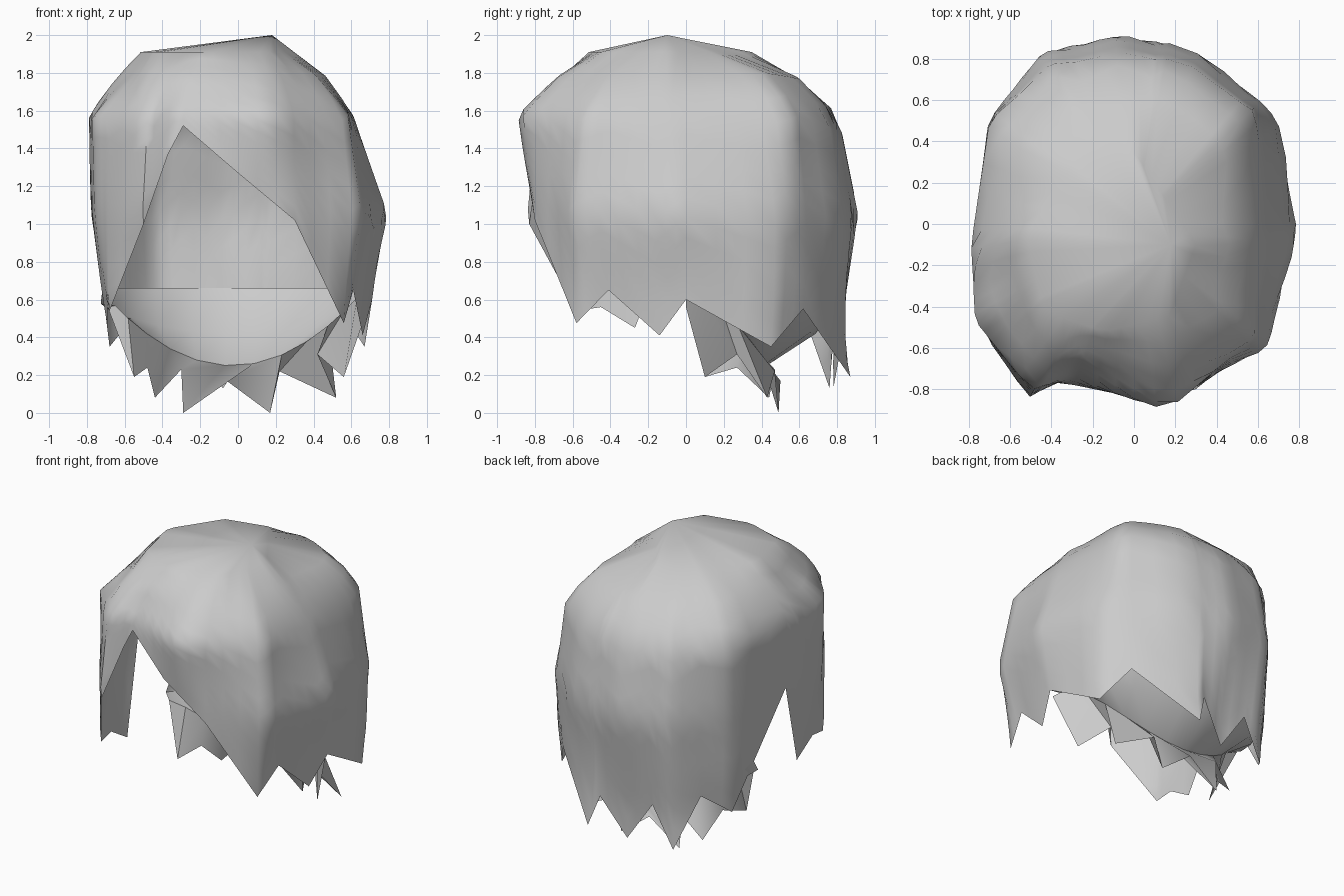
import bpy, bmesh, math
from mathutils import Vector

cube = bpy.data.objects.get("Cube")
if cube:
    bpy.data.objects.remove(cube, do_unlink=True)

grey = bpy.data.materials.new("hair grey")
grey.use_nodes = True
grey.diffuse_color = (0.6, 0.6, 0.6, 1)
grey.node_tree.nodes["Principled BSDF"].inputs["Base Color"].default_value = (0.6, 0.6, 0.6, 1)

# Cross-sections of the hair volume, counter-clockwise from the left side
JAW = [(0.70, 0.0), (0.68, 0.45), (0.54, 0.62), (0.0, 0.85), (-0.42, 0.78), (-0.70, 0.45),
       (-0.74, 0.0), (-0.72, -0.50), (-0.48, -0.74), (0.40, -0.70), (0.61, -0.52)]
EARS = [(0.79, -0.05), (0.71, 0.45), (0.64, 0.57), (0.31, 0.82), (-0.06, 0.92), (-0.44, 0.83),
        (-0.70, 0.50), (-0.79, -0.10), (-0.76, -0.47), (-0.50, -0.83), (-0.28, -0.78),
        (0.16, -0.84), (0.66, -0.59)]
BROW = [(0.61, -0.10), (0.585, 0.54), (0.25, 0.77), (-0.06, 0.81), (-0.40, 0.76), (-0.70, 0.50),
        (-0.79, -0.10), (-0.77, -0.47), (-0.50, -0.80), (-0.30, -0.75), (0.16, -0.91),
        (0.58, -0.54)]
CAP = [(0.47, -0.10), (0.44, 0.47), (0.12, 0.59), (-0.30, 0.55), (-0.56, 0.35), (-0.64, -0.10),
       (-0.47, -0.62), (0.15, -0.69), (0.42, -0.45)]
CROWN = [(0.30, -0.10), (0.0, 0.35), (-0.30, 0.28), (-0.52, -0.05), (-0.44, -0.42),
         (-0.15, -0.52), (0.17, -0.45)]
HEM_RING = [(x * 0.93, y * 0.93) for x, y in JAW]
RINGS = [(0.30, HEM_RING), (0.65, JAW), (1.05, EARS), (1.58, BROW), (1.78, CAP), (1.91, CROWN)]


def ring_point(ring, d):
    """Where the ray from the axis along d leaves the ring."""
    for a, b in zip(ring, ring[1:] + ring[:1]):
        a, e = Vector(a), Vector(b) - Vector(a)
        det = d.cross(e)
        if abs(det) < 1e-9:
            continue
        dist, along = a.cross(e) / det, a.cross(d) / det
        if dist > 0 and -1e-5 <= along <= 1 + 1e-5:
            return d * dist


def surface(ang, z):
    """Point of the hair volume in direction ang at height z."""
    d = Vector((math.cos(ang), math.sin(ang)))
    zc = min(max(z, RINGS[0][0]), RINGS[-1][0])
    for (z0, r0), (z1, r1) in zip(RINGS, RINGS[1:]):
        if zc <= z1:
            p = ring_point(r0, d).lerp(ring_point(r1, d), (zc - z0) / (z1 - z0))
            return Vector((p.x, p.y, z))


def make_sheet(name, columns, closed, angle, crown=None):
    """Skin columns of points, with an optional fan to a crown point."""
    bm = bmesh.new()
    grid = [[bm.verts.new(p) for p in col] for col in columns]
    top = bm.verts.new(crown) if crown else None
    pairs = list(zip(grid, grid[1:])) + ([(grid[-1], grid[0])] if closed else [])
    for a, b in pairs:
        for j in range(len(a) - 1):
            bm.faces.new((a[j], a[j + 1], b[j + 1], b[j]))
        if top:
            bm.faces.new((top, a[0], b[0]))
    me = bpy.data.meshes.new(name)
    bm.to_mesh(me)
    bm.free()
    ob = bpy.data.objects.new(name, me)
    bpy.context.collection.objects.link(ob)
    me.materials.append(grey)
    bpy.ops.object.select_all(action='DESELECT')
    ob.select_set(True)
    bpy.context.view_layer.objects.active = ob
    bpy.ops.object.shade_smooth_by_angle(angle=math.radians(angle))


# Jagged hem: left notch, round the back, right notch, temple lock, fringe, left lock
HEM = [(0.71, 0.0, 0.60), (0.67, 0.45, 0.35), (0.54, 0.62, 0.55), (0.17, 0.87, 0.19),
       (0.10, 0.83, 0.40), (-0.08, 0.78, 0.13), (-0.28, 0.78, 0.42), (-0.43, 0.76, 0.13),
       (-0.56, 0.63, 0.50), (-0.68, 0.45, 0.35), (-0.77, -0.03, 1.08), (-0.69, -0.27, 0.45),
       (-0.69, -0.45, 0.56), (-0.68, -0.58, 0.54), (-0.50, -0.83, 1.00), (-0.37, -0.77, 1.37),
       (-0.29, -0.78, 1.52), (0.0, -0.84, 1.27), (0.30, -0.80, 1.02),
       (0.56, -0.58, 0.475), (0.61, -0.41, 0.65), (0.66, -0.14, 0.41)]
ROWS = 12
SPLIT = 3
shell = []
for a, b in zip(HEM, HEM[1:] + HEM[:1]):
    for k in range(SPLIT):
        h = Vector(a).lerp(Vector(b), k / SPLIT)
        ang = math.atan2(h.y, h.x)
        shift = h - surface(ang, h.z)
        col = []
        for j in range(ROWS + 1):
            f = j / ROWS
            col.append(surface(ang, 1.91 + (h.z - 1.91) * f) + shift * f ** 3)
        shell.append(col)
make_sheet("hair_shell", shell, True, 60, (0.18, -0.10, 2.0))

# Inner nape layer: curls inward to a crease, then breaks into these points
NAPE = [(0.69, 0.00, 0.56), (0.56, 0.10, 0.19), (0.42, 0.27, 0.31), (0.52, 0.43, 0.08),
        (0.22, 0.47, 0.22), (0.17, 0.49, 0.0), (-0.06, 0.50, 0.17), (-0.29, 0.49, 0.0),
        (-0.30, 0.47, 0.23), (-0.44, 0.44, 0.08), (-0.48, 0.27, 0.24), (-0.55, 0.10, 0.19),
        (-0.69, 0.22, 0.56)]
nape = []
for i, end in enumerate(NAPE):
    ang = math.radians(160 * i / (len(NAPE) - 1))
    root = surface(ang, 0.66)
    crease = Vector((0.66 * math.cos(ang) - 0.03, 0.43 * math.sin(ang),
                     0.25 + 0.36 * math.cos(ang) ** 2))
    mid = root.lerp(crease, 0.5) + Vector((root.x, root.y, -0.6)) * 0.06
    nape.append([root, mid, crease, Vector(end)])
make_sheet("nape_layer", nape, False, 40)
